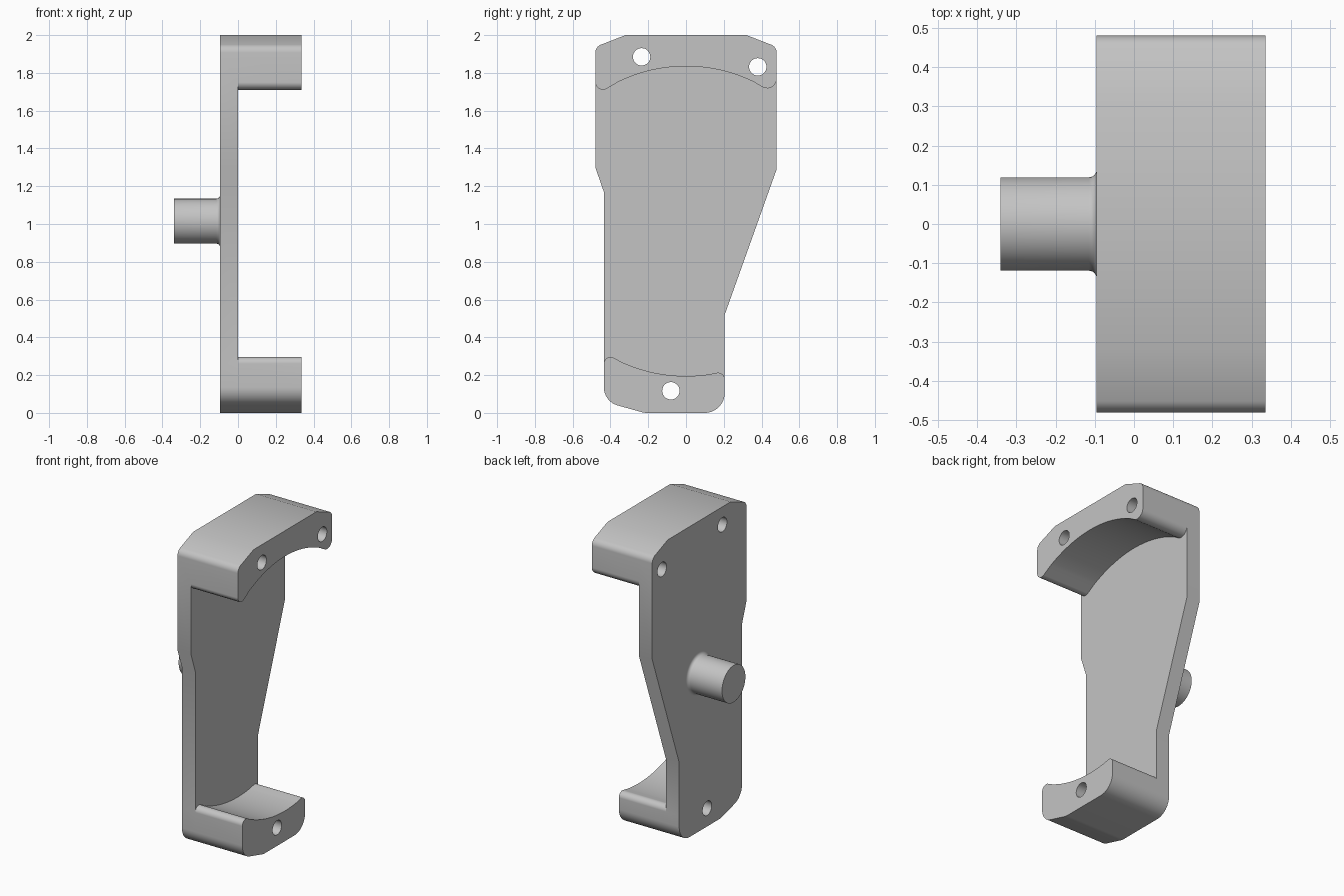
import bpy, bmesh, math
from mathutils import Vector

if "Cube" in bpy.data.objects:
    bpy.data.objects.remove(bpy.data.objects["Cube"])

BACK, FACE, TIP = -0.095, 0.0, 0.335    # plate back, plate face, pad ends along x
AXIS_Z, BORE = 1.015, 0.82              # axis and radius of the concave pad faces

grey = bpy.data.materials.new("plain grey")
grey.use_nodes = True
grey.diffuse_color = (0.55, 0.55, 0.55, 1)
grey.node_tree.nodes["Principled BSDF"].inputs["Base Color"].default_value = grey.diffuse_color


def rounded(path, steps=8):
    """Round the inner corners (y, z, radius) of an open path; drop its two ends."""
    out = []
    for before, here, after in zip(path, path[1:], path[2:]):
        p, r = Vector(here[:2]), here[2]
        if r == 0:
            out.append(p)
            continue
        u = (Vector(before[:2]) - p).normalized()
        v = (Vector(after[:2]) - p).normalized()
        half = u.angle(v) / 2
        centre = p + (u + v).normalized() * r / math.sin(half)
        start = p + u * r / math.tan(half) - centre
        end = p + v * r / math.tan(half) - centre
        out += [centre + start.lerp(end, i / steps).normalized() * r for i in range(steps + 1)]
    return out


def bore_point(y, side, r=0):
    return (y, AXIS_Z + side * math.sqrt(BORE ** 2 - y ** 2), r)


def bore_edge(y0, y1, side, r0, r1, inset0, inset1, steps=28):
    """Concave pad edge from y0 to y1, rounded where it meets the sides."""
    a, b = y0 + inset0, y1 - inset1
    arc = [bore_point(a + (b - a) * i / steps, side) for i in range(steps + 1)]
    return rounded([(y0, AXIS_Z + side, 0), bore_point(y0, side, r0), *arc,
                    bore_point(y1, side, r1), (y1, AXIS_Z + side, 0)])


def circle(y, z, r=0.046, n=32):
    return [Vector((y + r * math.cos(math.tau * i / n), z + r * math.sin(math.tau * i / n)))
            for i in range(n)]


def walls(bm, loop, x0, x1):
    rings = [[bm.verts.new((x, p.x, p.y)) for p in loop] for x in (x0, x1)]
    for i in range(len(loop)):
        j = (i + 1) % len(loop)
        bm.faces.new((rings[0][i], rings[0][j], rings[1][j], rings[1][i]))


def cap(bm, loops, x):
    edges = []
    for loop in loops:
        vs = [bm.verts.new((x, p.x, p.y)) for p in loop]
        edges += [bm.edges.new((vs[i - 1], vs[i])) for i in range(len(vs))]
    bmesh.ops.triangle_fill(bm, edges=edges, use_beauty=True, normal=(1, 0, 0))


def finish(bm, name):
    bmesh.ops.remove_doubles(bm, verts=bm.verts, dist=0.0002)
    bmesh.ops.recalc_face_normals(bm, faces=bm.faces)
    mesh = bpy.data.meshes.new(name)
    bm.to_mesh(mesh)
    bm.free()
    mesh.materials.append(grey)
    obj = bpy.data.objects.new(name, mesh)
    bpy.context.collection.objects.link(obj)
    bpy.ops.object.select_all(action="DESELECT")
    obj.select_set(True)
    bpy.context.view_layer.objects.active = obj
    bpy.ops.object.shade_smooth_by_angle(angle=math.radians(30))
    return obj


# Outline pieces, running from the upper right over the top and round
top_outer = rounded([(0.48, 1.8, 0), (0.48, 1.938, 0.045), (0.32, 2, 0),
                     (-0.32, 2, 0), (-0.48, 1.938, 0.045), (-0.48, 1.8, 0)])
bottom_outer = rounded([(-0.435, 0.25, 0), (-0.435, 0.06, 0.1), (-0.22, 0, 0.1),
                        (0.205, 0, 0.105), (0.205, 0.25, 0)])
top_bore = bore_edge(-0.48, 0.48, 1, 0.04, 0.05, 0.12, 0.12)
bottom_bore = bore_edge(-0.435, 0.205, -1, 0.035, 0.035, 0.09, 0.08)[::-1]
left_bends = [Vector((-0.48, 1.30)), Vector((-0.435, 1.17))]
right_bends = [Vector((0.205, 0.52)), Vector((0.48, 1.29))]

# Regions: two pads with bolt holes and the bare web between them
top_pad = [top_outer + top_bore, circle(-0.235, 1.885), circle(0.38, 1.832)]
bottom_pad = [bottom_outer + bottom_bore, circle(-0.08, 0.117)]
web = [bottom_bore[::-1] + right_bends + top_bore[::-1] + left_bends]
outline = (top_outer + top_bore[:1] + left_bends + bottom_bore[-1:]
           + bottom_outer + bottom_bore[:1] + right_bends + top_bore[-1:])

# Bracket body
bm = bmesh.new()
walls(bm, outline, BACK, FACE)
cap(bm, web, FACE)
cap(bm, web, BACK)
for pad in (top_pad, bottom_pad):
    cap(bm, pad, BACK)
    cap(bm, pad, TIP)
    walls(bm, pad[0], FACE, TIP)
    for hole in pad[1:]:
        walls(bm, hole, BACK, FACE)
        walls(bm, hole, FACE, TIP)
finish(bm, "bracket_body")

# Round spigot on the back, with a small flare at its root
R, FLARE = 0.119, 0.02
profile = [(-0.34, R)]
for i in range(7):
    a = math.pi / 2 * i / 6
    profile.append((BACK - FLARE + FLARE * math.sin(a), R + FLARE * (1 - math.cos(a))))
bm = bmesh.new()
for (x0, r0), (x1, r1) in zip(profile, profile[1:]):
    rings = [[bm.verts.new((x, p.x, p.y)) for p in circle(0, AXIS_Z, r, 64)]
             for x, r in ((x0, r0), (x1, r1))]
    for i in range(64):
        bm.faces.new((rings[0][i - 1], rings[0][i], rings[1][i], rings[1][i - 1]))
bm.faces.new([bm.verts.new((-0.34, p.x, p.y)) for p in circle(0, AXIS_Z, R, 64)])
finish(bm, "spigot")
